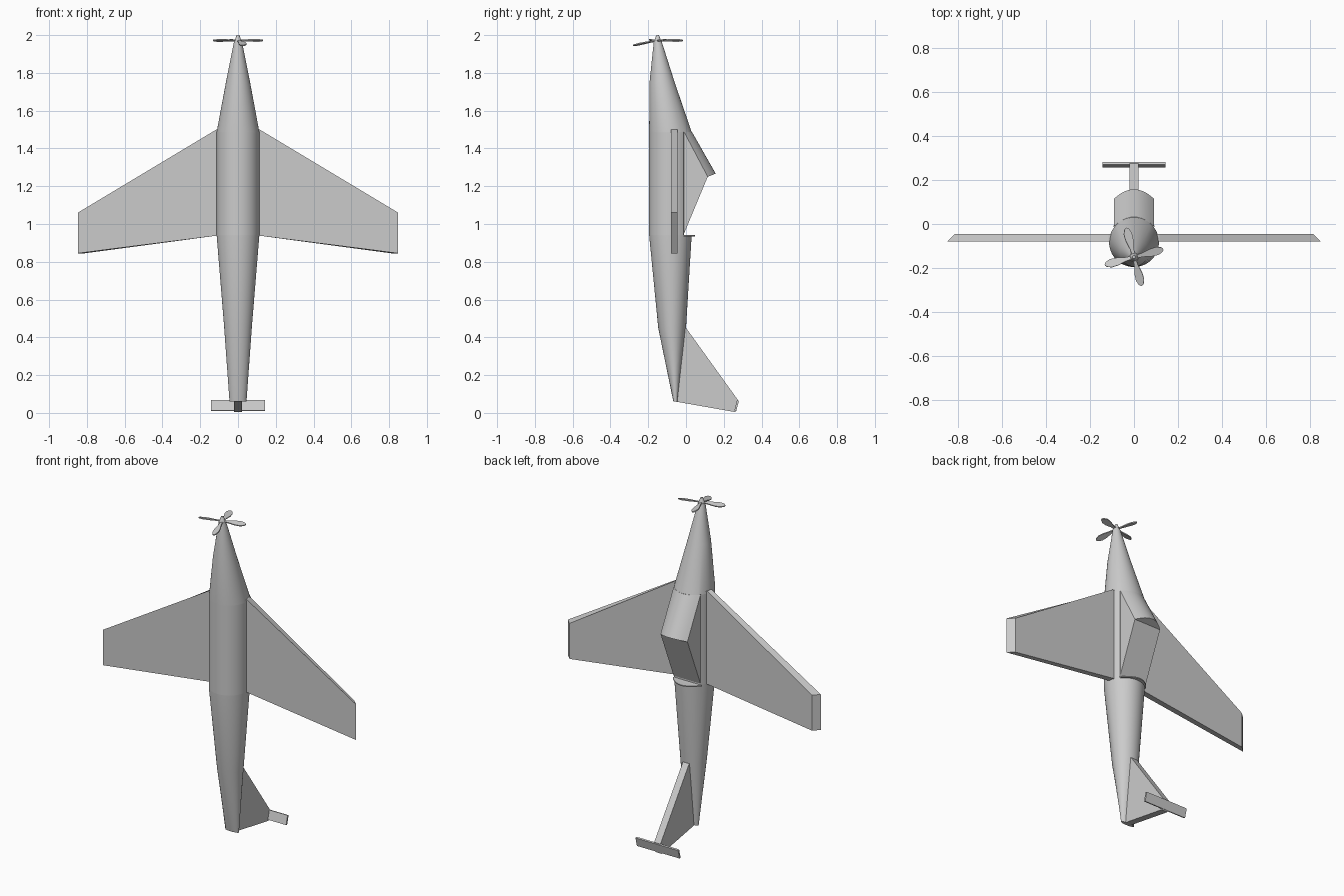
import bpy
import bmesh
from math import sin, cos, pi, radians
from mathutils import Matrix, Vector

cube = bpy.data.objects.get("Cube")
if cube:
    bpy.data.objects.remove(cube, do_unlink=True)

grey = bpy.data.materials.new("plain grey")
grey.use_nodes = True
grey.diffuse_color = (0.6, 0.6, 0.6, 1)
grey.node_tree.nodes["Principled BSDF"].inputs["Base Color"].default_value = grey.diffuse_color


def finish(name, bm, smooth=False):
    bmesh.ops.recalc_face_normals(bm, faces=bm.faces)
    mesh = bpy.data.meshes.new(name)
    bm.to_mesh(mesh)
    bm.free()
    mesh.materials.append(grey)
    obj = bpy.data.objects.new(name, mesh)
    bpy.context.collection.objects.link(obj)
    if smooth:
        bpy.ops.object.select_all(action="DESELECT")
        obj.select_set(True)
        bpy.context.view_layer.objects.active = obj
        bpy.ops.object.shade_smooth_by_angle(angle=radians(30))
    return obj


def loft(name, rings, smooth=False, matrix=None):
    """Bridge equal-length closed rings and cap both ends."""
    bm = bmesh.new()
    loops = [[bm.verts.new(p) for p in ring] for ring in rings]
    n = len(loops[0])
    for a, b in zip(loops, loops[1:]):
        for i in range(n):
            j = (i + 1) % n
            bm.faces.new((a[i], a[j], b[j], b[i]))
    bm.faces.new(loops[0])
    bm.faces.new(loops[-1])
    if matrix:
        bm.transform(matrix)
    return finish(name, bm, smooth)


# Fuselage: height, half width, front y, back y, flat cut at the cockpit
FLOOR = -0.01
SECTIONS = [
    (0.06, 0.045, -0.067, -0.045, False),
    (0.45, 0.073, -0.147, 0.0, False),
    (0.94, 0.113, -0.195, 0.03, False),
    (0.942, 0.113, -0.195, 0.03, True),
    (1.485, 0.113, -0.195, 0.03, True),
    (1.487, 0.113, -0.195, 0.03, False),
    (1.75, 0.064, -0.193, -0.06, False),
    (1.97, 0.02, -0.17, -0.13, False),
]


def body_ring(z, half, front, back, cut, n=48):
    mid, depth = (front + back) / 2, (back - front) / 2
    ring = []
    for i in range(n):
        a = 2 * pi * i / n
        y = mid + depth * sin(a)
        ring.append((half * cos(a), min(y, FLOOR) if cut else y, z))
    return ring


loft("fuselage", [body_ring(*s) for s in SECTIONS], smooth=True)

# Raised cockpit hood: the back arc of the body, swept outward
EDGE = 0.09
ARC = []
for i in range(13):
    t = -1 + i / 6
    ARC.append((EDGE * t, 0.042 * (1 - t * t)))
bm = bmesh.new()
top = [bm.verts.new((x, FLOOR + h, 1.487)) for x, h in ARC]
lip = [bm.verts.new((x, 0.115 + h, 1.25 + h * 0.4)) for x, h in ARC]
base = [bm.verts.new((x, FLOOR, 0.95)) for x in (-EDGE, EDGE)]
for i in range(len(ARC) - 1):
    bm.faces.new((top[i], top[i + 1], lip[i + 1], lip[i]))
bm.faces.new(lip)
bm.faces.new(top)
bm.faces.new((lip[0], lip[-1], base[1], base[0]))
for end, foot in ((0, base[0]), (-1, base[1])):
    bm.faces.new((top[end], lip[end], foot))
bm.faces.new((top[0], top[-1], base[1], base[0]))
finish("cockpit_hood", bm, smooth=True)

# Thin rounded ledge behind the cockpit
ledge = [(x * 1.08, -0.012 + h * 1.45) for x, h in ARC]
loft("cockpit_ledge", [[(x, y, z) for x, y in ledge] for z in (0.935, 0.941)])

# Wings, with slanted tips
for side, label in ((1, "left_wing"), (-1, "right_wing")):
    rings = []
    for y, tip in ((-0.08, 0.848), (-0.045, 0.812)):
        outline = [(0.09, 1.5), (0.115, 1.5), (tip, 1.06), (tip, 0.845), (0.115, 0.938), (0.09, 0.938)]
        rings.append([(side * x, y, z) for x, z in outline])
    loft(label, rings)

# Tail fin and its cross plate
fin = [(-0.02, 0.45), (0.0, 0.45), (0.275, 0.068), (0.262, 0.004), (-0.055, 0.06)]
loft("tail_fin", [[(x, y, z) for y, z in fin] for x in (-0.021, 0.021)])
plate = [(0.28, 0.064), (0.27, 0.067), (0.256, 0.013), (0.266, 0.01)]
loft("tail_plate", [[(x, y, z) for y, z in plate] for x in (-0.143, 0.143)])

# Propeller hub
HUB = Vector((0, -0.15, 1.972))
bm = bmesh.new()
bmesh.ops.create_cone(bm, cap_ends=True, segments=24, radius1=0.02, radius2=0.007, depth=0.034,
                      matrix=Matrix.Translation(HUB + Vector((0, 0, 0.011))))
finish("propeller_hub", bm, smooth=True)

# Four pitched blades; the front one droops a little
HALF = [(0.0, 0.006), (0.04, 0.009), (0.08, 0.018), (0.11, 0.019), (0.13, 0.011), (0.137, 0.003)]
outline = HALF + [(x, -y) for x, y in reversed(HALF)]
for i in range(4):
    turn = Matrix.Rotation(radians(15 + 90 * i), 4, "Z")
    droop = Matrix.Rotation(radians(11 if i == 3 else 0), 4, "Y")
    pitch = Matrix.Rotation(radians(14), 4, "X")
    loft(f"propeller_blade_{i + 1}", [[(x, y, z) for x, y in outline] for z in (-0.003, 0.003)],
         matrix=Matrix.Translation(HUB) @ turn @ droop @ pitch)
